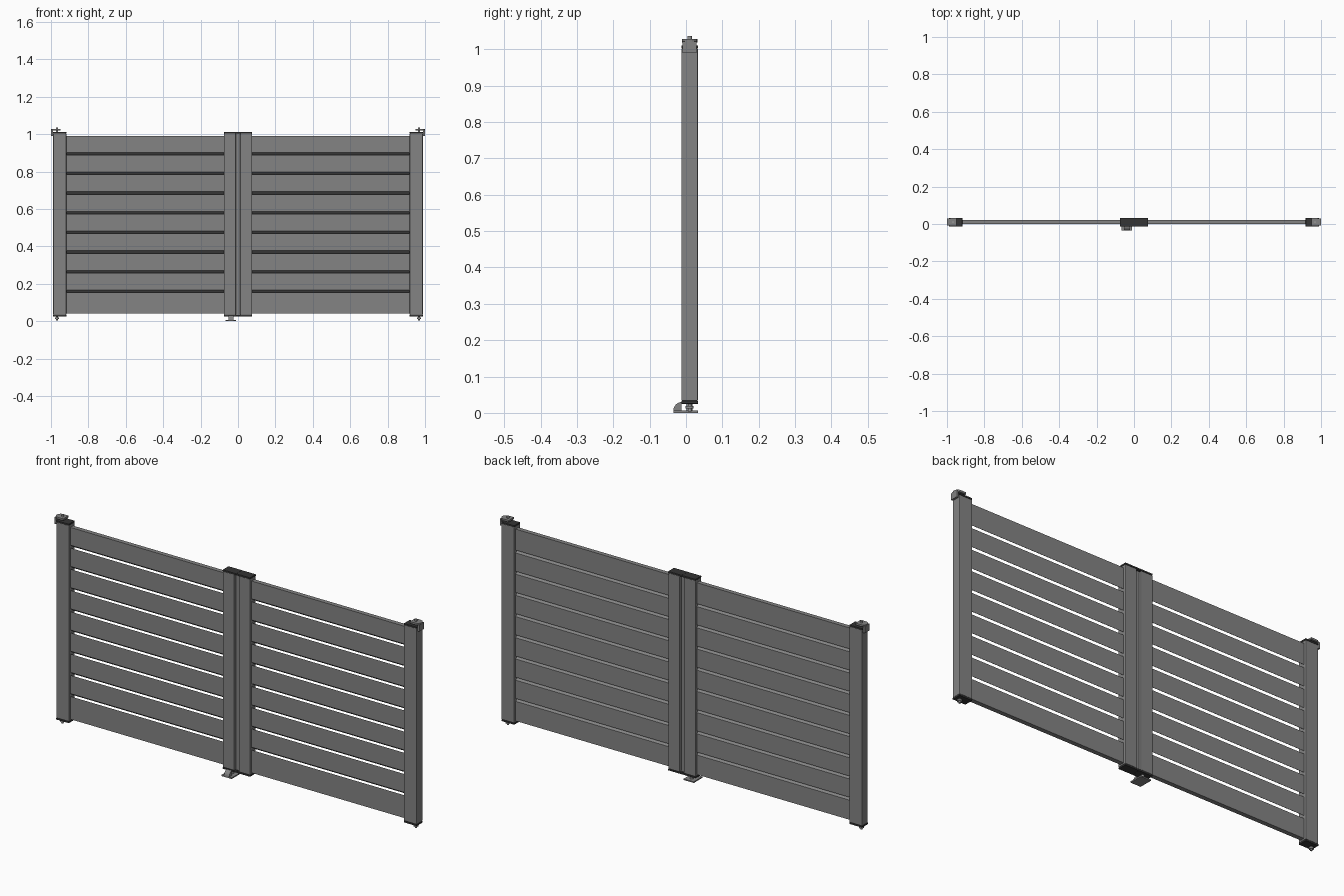
import bpy, bmesh, math
from mathutils import Matrix

cube = bpy.data.objects.get("Cube")
if cube:
    bpy.data.objects.remove(cube, do_unlink=True)


def material(name, value):
    m = bpy.data.materials.new(name)
    m.use_nodes = True
    color = (value, value, value, 1)
    m.diffuse_color = color
    m.node_tree.nodes["Principled BSDF"].inputs["Base Color"].default_value = color
    return m


GREY = material("mid_grey", 0.23)
DARK = material("charcoal", 0.035)
STEEL = material("light_steel", 0.3)


def finish(name, bm, mat, bevel=0):
    bmesh.ops.recalc_face_normals(bm, faces=bm.faces)
    mesh = bpy.data.meshes.new(name)
    bm.to_mesh(mesh)
    bm.free()
    mesh.materials.append(mat)
    ob = bpy.data.objects.new(name, mesh)
    bpy.context.collection.objects.link(ob)
    if bevel:
        mod = ob.modifiers.new("edge_bevel", 'BEVEL')
        mod.width = bevel
        mod.segments = 2
    return ob


def box(name, xs, ys, zs, mat, bevel=0):
    bm = bmesh.new()
    bmesh.ops.create_cube(bm, size=1)
    for v in bm.verts:
        v.co = [(r[0] + r[1]) / 2 + c * abs(r[1] - r[0]) for c, r in zip(v.co, (xs, ys, zs))]
    return finish(name, bm, mat, bevel)


def pin(name, x, y, z0, z1, radius, mat):
    bm = bmesh.new()
    bmesh.ops.create_cone(bm, cap_ends=True, segments=16, radius1=radius, radius2=radius,
                          depth=z1 - z0, matrix=Matrix.Translation((x, y, (z0 + z1) / 2)))
    ob = finish(name, bm, mat)
    for p in ob.data.polygons:
        p.use_smooth = abs(p.normal.z) < 0.5
    return ob


def prism(name, outline, axis, start, end, mat):
    """Extrude a 2D outline along x or z."""
    bm = bmesh.new()
    place = (lambda a, b: (start, a, b)) if axis == 'x' else (lambda a, b: (a, b, start))
    face = bm.faces.new([bm.verts.new(place(a, b)) for a, b in outline])
    move = (end - start, 0, 0) if axis == 'x' else (0, 0, end - start)
    new = bmesh.ops.extrude_face_region(bm, geom=[face])["geom"]
    bmesh.ops.translate(bm, vec=move, verts=[g for g in new if isinstance(g, bmesh.types.BMVert)])
    return finish(name, bm, mat)


POST_Y = (-0.013, 0.033)
SLAT_Y = (0.0, 0.022)
MID_Y = 0.01
POST_Z = (0.033, 1.003)
PITCH, GAP, DROP = 0.105, 0.014, 0.016

for s, side in ((1, "left"), (-1, "right")):
    # Upright posts with dark end caps
    for part, x0, x1 in (("outer", 0.918, 0.988), ("inner", 0.012, 0.075)):
        xs = sorted((s * x0, s * x1))
        box(f"{side}_{part}_post", xs, POST_Y, POST_Z, GREY, 0.003)
        cap = sorted((s * (x0 if part == "outer" else 0), s * x1))
        box(f"{side}_{part}_top_cap", cap, POST_Y, (1.003, 1.011), DARK, 0.001)
        box(f"{side}_{part}_bottom_cap", cap, POST_Y, (0.025, 0.033), DARK, 0.001)

    # Boards with slanted edges that form louvre gaps
    for i in range(9):
        low = 0.04 if i == 0 else 0.16 + PITCH * (i - 1) + GAP / 2
        high = 0.99 if i == 8 else 0.16 + PITCH * i - GAP / 2
        y0, y1 = SLAT_Y
        outline = [(y0, low), (y1, low - DROP * (i > 0)), (y1, high - DROP * (i < 8)), (y0, high)]
        prism(f"{side}_board_{i + 1}", outline, 'x', s * 0.073, s * 0.92, GREY)

    # Upper hinge bracket: rounded plate, wall plate, and pivot pin
    r = 0.021
    arc = [math.radians(-90 + 180 * k / 10) for k in range(11)]
    plate = [(s * (0.979 + r * math.cos(a)), MID_Y + r * math.sin(a)) for a in arc]
    plate += [(s * 0.95, MID_Y + r), (s * 0.95, MID_Y - r)]
    prism(f"{side}_hinge_plate", plate, 'z', 1.019, 1.028, GREY)
    box(f"{side}_hinge_wall_plate", sorted((s * 0.99, s * 1.0)),
        (MID_Y - 0.019, MID_Y + 0.019), (0.99, 1.022), GREY)
    pin(f"{side}_upper_pivot", s * 0.968, MID_Y, 1.008, 1.036, 0.006, STEEL)

    # Lower pivot
    pin(f"{side}_lower_pivot", s * 0.968, MID_Y, 0.004, 0.027, 0.005, STEEL)
    pin(f"{side}_lower_pivot_collar", s * 0.968, MID_Y, 0.012, 0.019, 0.011, STEEL)

# Recessed strip between the two leaves
box("centre_strip", (-0.014, 0.014), (0.0, 0.02), POST_Z, GREY)

# Floor stop under the meeting posts
CX = -0.038
box("stop_base", (CX - 0.028, CX + 0.028), (-0.035, 0.033), (0, 0.006), GREY)
hump = [(-0.012, 0.005)] + [(-0.012 - 0.023 * math.sin(a), 0.005 + 0.025 * math.cos(a))
                            for a in (math.radians(90 * k / 6) for k in range(7))]
prism("stop_hump", hump, 'x', CX - 0.014, CX + 0.014, GREY)
pin("stop_stem", CX, MID_Y, 0.005, 0.027, 0.008, STEEL)
